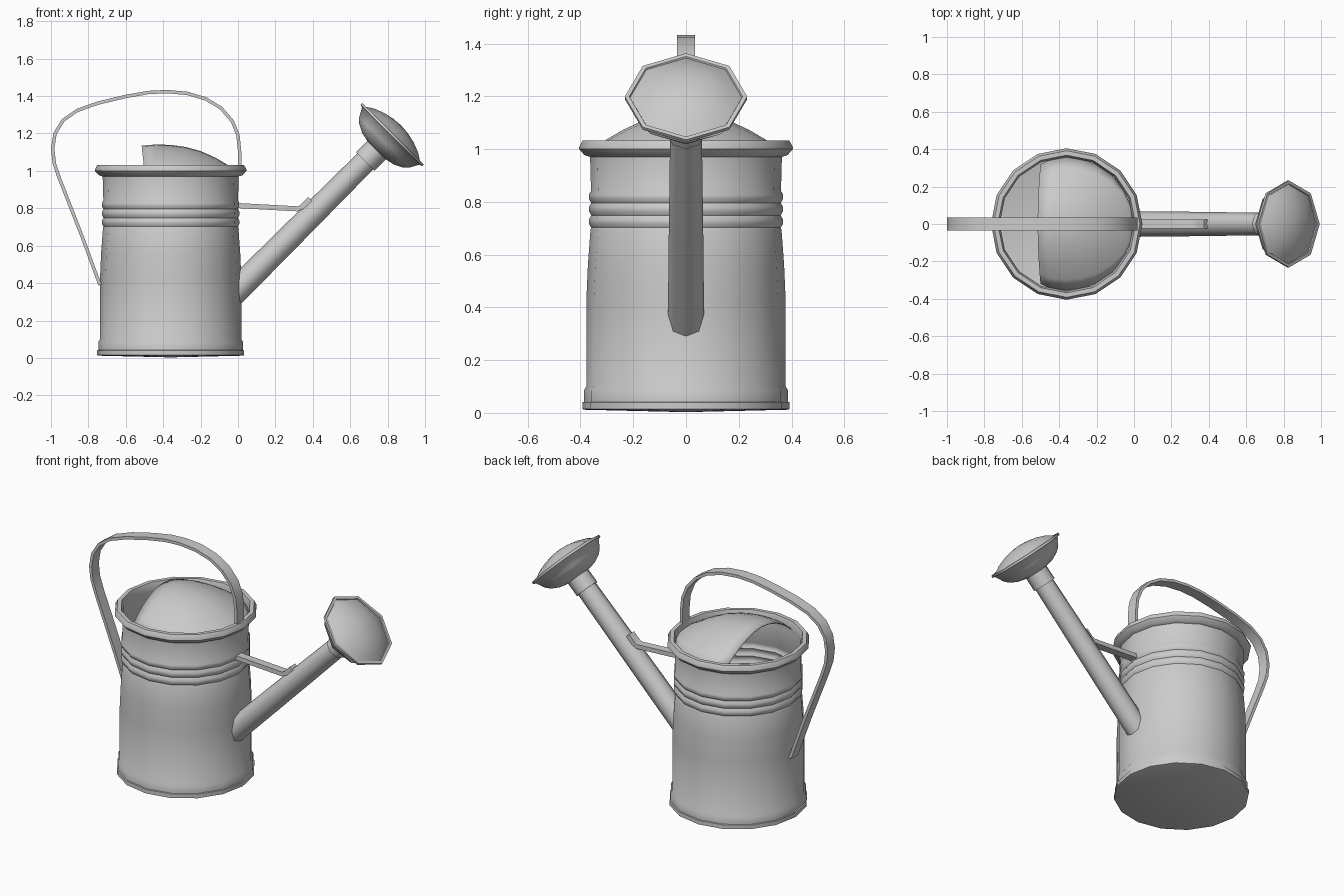
import bpy, math
from mathutils import Vector, Matrix

if "Cube" in bpy.data.objects:
    bpy.data.objects.remove(bpy.data.objects["Cube"])


def make(name, verts, faces, angle=50):
    me = bpy.data.meshes.new(name)
    me.from_pydata(verts, [], faces)
    me.validate()
    me.shade_smooth()
    me.set_sharp_from_angle(angle=math.radians(angle))
    ob = bpy.data.objects.new(name, me)
    bpy.context.collection.objects.link(ob)
    return ob


def lathe(name, profile, sides, matrix, angle=50):
    """Revolve (radius, height) points around z, then place with matrix."""
    verts, faces = [], []
    for r, z in profile:
        for k in range(sides):
            a = 2 * math.pi * k / sides
            verts.append(matrix @ Vector((r * math.cos(a), r * math.sin(a), z)))
    for i in range(len(profile) - 1):
        for k in range(sides):
            a, b = i * sides + k, i * sides + (k + 1) % sides
            faces.append((a, b, b + sides, a + sides))
    # close ends whose radius is small with a cap
    if profile[0][0] < 0.1:
        faces.append(tuple(reversed(range(sides))))
    if profile[-1][0] < 0.1:
        n = (len(profile) - 1) * sides
        faces.append(tuple(range(n, n + sides)))
    return make(name, verts, faces, angle)


def strip(name, path, width, thick):
    """Flat bar swept along an (x, z) path."""
    pts = [Vector(p) for p in path]
    verts, faces = [], []
    for i, p in enumerate(pts):
        d = (pts[min(i + 1, len(pts) - 1)] - pts[max(i - 1, 0)]).normalized()
        n = Vector((-d.y, d.x)) * thick / 2
        for s, y in ((1, -1), (1, 1), (-1, 1), (-1, -1)):
            q = p + n * s
            verts.append((q.x, y * width / 2, q.y))
    for i in range(len(pts) - 1):
        for k in range(4):
            a, b = 4 * i + k, 4 * i + (k + 1) % 4
            faces.append((a, b, b + 4, a + 4))
    e = 4 * (len(pts) - 1)
    faces += [(3, 2, 1, 0), (e, e + 1, e + 2, e + 3)]
    return make(name, verts, faces)


CX = -0.36
at_can = Matrix.Translation((CX, 0, 0))

# can body: floor, foot ring, wall with three ridges
wall = [(0.01, 0.003), (0.385, 0.012), (0.393, 0.015), (0.393, 0.04), (0.387, 0.042),
        (0.387, 0.085), (0.378, 0.1), (0.378, 0.42), (0.372, 0.56), (0.362, 0.695)]
for z in (0.725, 0.772, 0.819):
    wall += [(0.359, z - 0.023), (0.368, z - 0.008), (0.368, z + 0.008)]
wall += [(0.36, 0.842), (0.364, 0.985)]
lathe("can_body", wall, 16, at_can)

# rolled top rim
lathe("top_rim", [(0.362, 0.97), (0.385, 0.977), (0.405, 1.0), (0.405, 1.008), (0.392, 1.032),
                  (0.368, 1.032), (0.358, 1.0), (0.362, 0.97)], 16, at_can, 35)

# half lid: domed cover over the front of the opening, open at the back
crest = [(-0.515, 1.135), (-0.44, 1.141), (-0.36, 1.139), (-0.28, 1.128), (-0.2, 1.106),
         (-0.12, 1.07), (-0.06, 1.035), (-0.02, 1.012), (-0.006, 1.0)]
NY, R, BASE = 12, 0.356, 0.998
verts, faces = [], []
for i, (x, h) in enumerate(crest):
    w = math.sqrt(max(R * R - (x - CX) ** 2, 0.0004))
    for k in range(NY + 1):
        t = -1 + 2 * k / NY
        bow = 0.015 * t * t if i == 0 else 0
        verts.append((x + bow, t * w, BASE + (h - BASE) * (1 - abs(t) ** 1.9)))
for i in range(len(crest) - 1):
    for k in range(NY):
        a = i * (NY + 1) + k
        faces.append((a, a + NY + 1, a + NY + 2, a + 1))
lid = make("half_lid", verts, faces)
sol = lid.modifiers.new("thickness", 'SOLIDIFY')
sol.thickness = 0.006
sol.offset = -1

# carrying handle
strip("handle", [(-0.738, 0.39), (-0.83, 0.64), (-0.9, 0.82), (-0.955, 0.96), (-0.982, 1.04),
                 (-0.991, 1.12), (-0.978, 1.2), (-0.935, 1.27), (-0.86, 1.323), (-0.75, 1.362),
                 (-0.6, 1.398), (-0.48, 1.419), (-0.38, 1.424), (-0.27, 1.414), (-0.17, 1.384),
                 (-0.09, 1.335), (-0.03, 1.265), (0.0, 1.19), (0.009, 1.1), (0.009, 0.98)],
      0.07, 0.018)

# spout and sprinkler head share one 45 degree axis; height 0 is the head's rim
axis = Matrix.Translation((0.825, 0, 1.195)) @ Matrix.Rotation(math.radians(45), 4, 'Y')
lathe("spout", [(0.069, -1.235), (0.066, -0.8), (0.06, -0.17)], 8, axis)
lathe("spout_collar", [(0.06, -0.205), (0.07, -0.205), (0.07, -0.09), (0.06, -0.09)], 8, axis)
lathe("sprinkler_head", [(0.066, -0.12), (0.12, -0.108), (0.165, -0.085), (0.19, -0.06),
                         (0.217, -0.012), (0.232, -0.008), (0.232, 0.006), (0.215, 0.006),
                         (0.212, 0.0), (0.165, 0.03), (0.11, 0.051), (0.055, 0.063),
                         (0.005, 0.067)], 8, axis)

# brace between can and spout
strip("spout_brace", [(-0.01, 0.815), (0.32, 0.797), (0.345, 0.81), (0.385, 0.85)], 0.05, 0.027)
